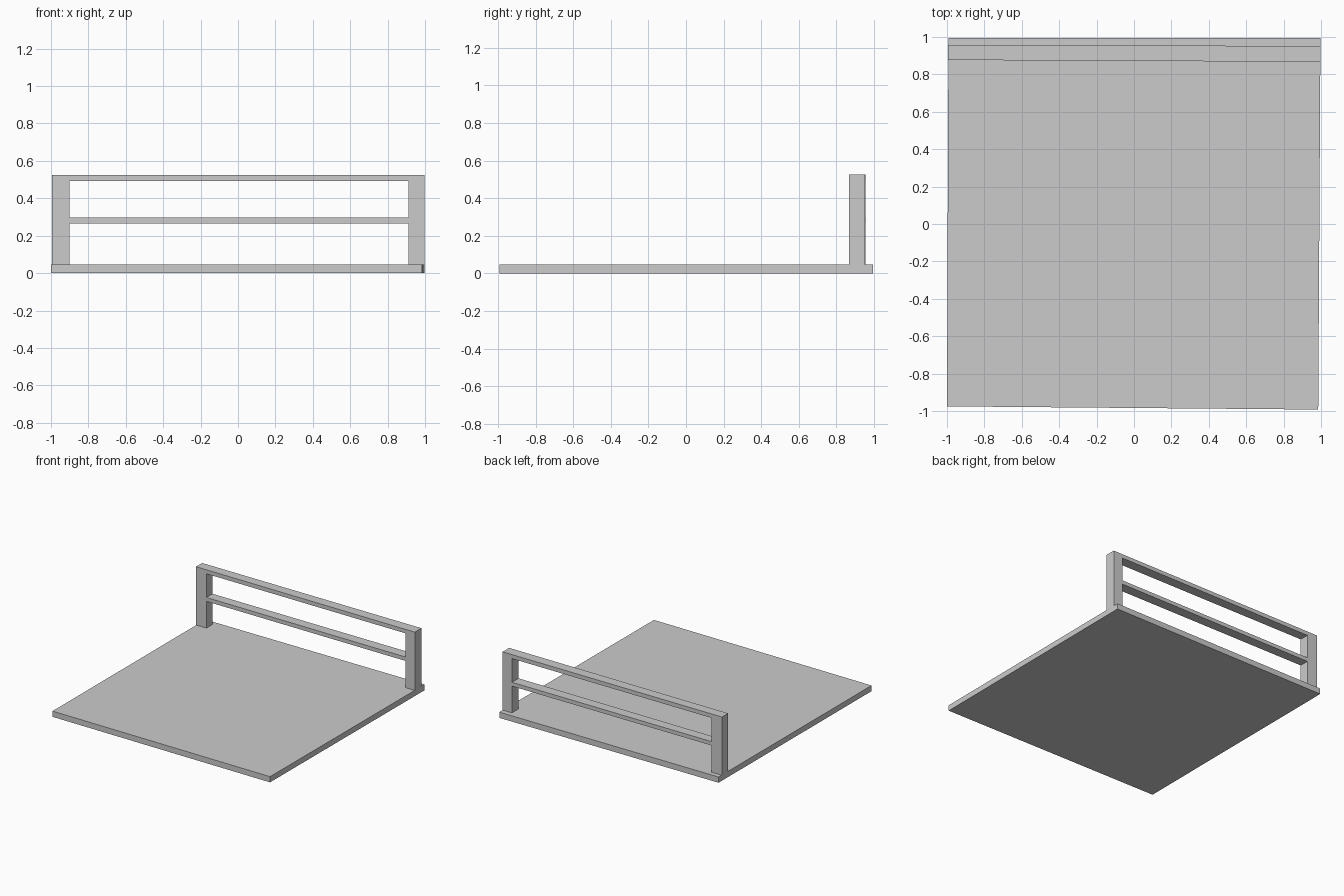
import bpy

if "Cube" in bpy.data.objects:
    bpy.data.objects.remove(bpy.data.objects["Cube"])


def slab(name, footprint, z0, z1):
    """Extrude a four-cornered footprint from z0 to z1."""
    verts = [(x, y, z) for z in (z0, z1) for x, y in footprint]
    faces = [(3, 2, 1, 0), (4, 5, 6, 7)]
    faces += [(i, (i + 1) % 4, (i + 1) % 4 + 4, i + 4) for i in range(4)]
    mesh = bpy.data.meshes.new(name)
    mesh.from_pydata(verts, [], faces)
    obj = bpy.data.objects.new(name, mesh)
    bpy.context.collection.objects.link(obj)
    return obj


def rail_footprint(x0, x1):
    """Footprint of a railing part; the railing is very slightly askew."""
    front = lambda x: 0.872 - 0.005 * x
    back = lambda x: 0.954 - 0.002 * x
    return [(x0, front(x0)), (x1, front(x1)), (x1, back(x1)), (x0, back(x0))]


# Floor plate, slightly out of square
slab("floor_plate", [(-1.0, -0.975), (0.985, -0.992), (0.997, 0.995), (-0.992, 0.995)], 0, 0.047)

# Railing posts
LEFT, RIGHT = -0.995, 0.997
slab("left_post", rail_footprint(LEFT, -0.9), 0.047, 0.492)
slab("right_post", rail_footprint(0.912, RIGHT), 0.047, 0.492)

# Top rail across the posts, middle rail between them
slab("top_rail", rail_footprint(LEFT, RIGHT), 0.492, 0.525)
slab("middle_rail", rail_footprint(-0.9, 0.912), 0.266, 0.298)
